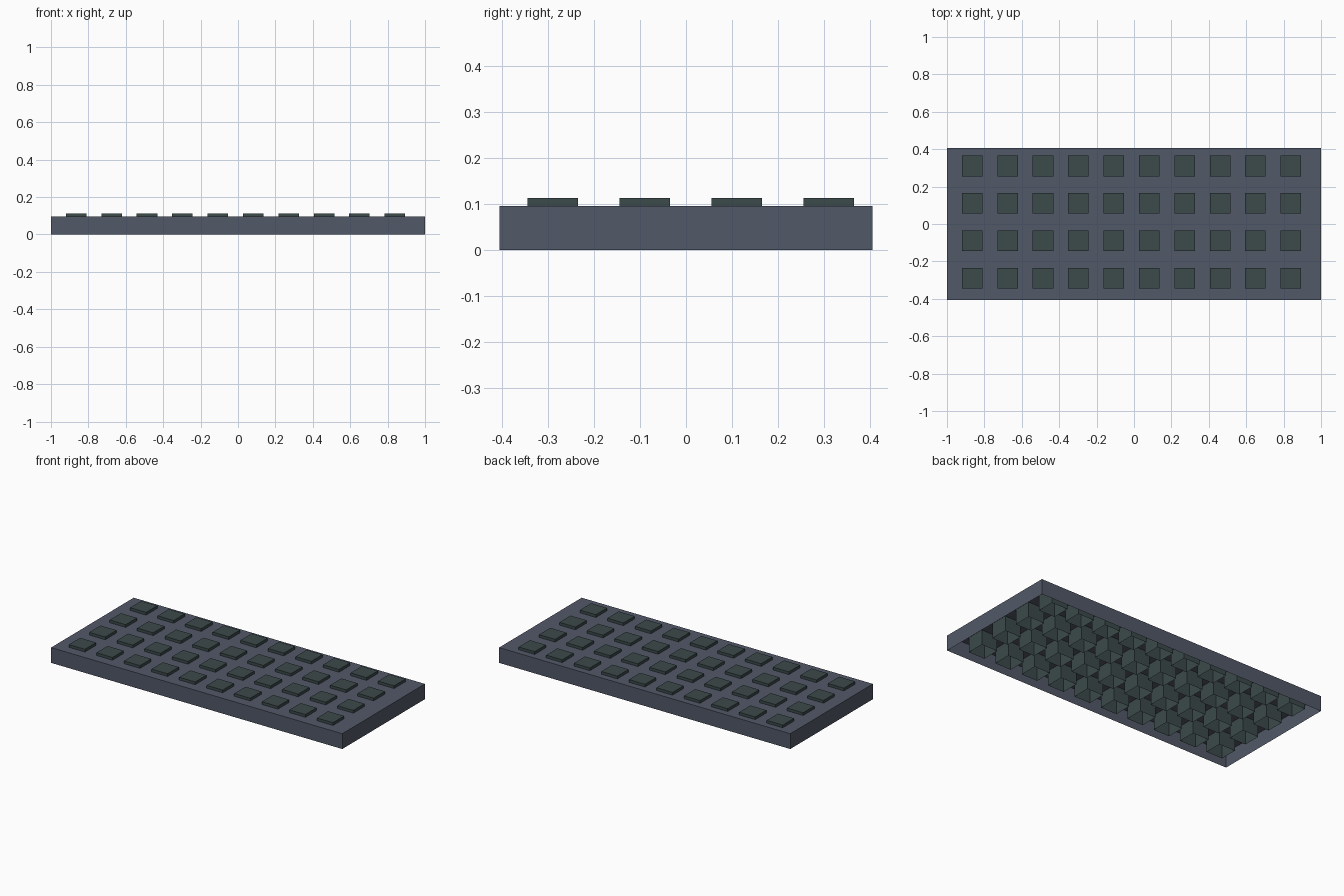
import bpy
import bmesh
from mathutils import Matrix, Vector

default_cube = bpy.data.objects.get("Cube")
if default_cube:
    bpy.data.objects.remove(default_cube, do_unlink=True)


def make_material(name, colour):
    mat = bpy.data.materials.new(name)
    mat.use_nodes = True
    mat.diffuse_color = colour
    mat.node_tree.nodes["Principled BSDF"].inputs["Base Color"].default_value = colour
    return mat


def open_box(name, size, centre, mat):
    """Thin-walled box without a bottom face."""
    bm = bmesh.new()
    bmesh.ops.create_cube(bm, size=1, matrix=Matrix.Translation(centre) @ Matrix.Diagonal((*size, 1)))
    bm.normal_update()
    bottom = [f for f in bm.faces if f.normal.z < -0.5]
    bmesh.ops.delete(bm, geom=bottom, context='FACES_ONLY')
    mesh = bpy.data.meshes.new(name)
    bm.to_mesh(mesh)
    bm.free()
    mesh.materials.append(mat)
    obj = bpy.data.objects.new(name, mesh)
    bpy.context.collection.objects.link(obj)
    return obj


slate = make_material("slate blue", (0.085, 0.098, 0.138, 1))
dark_green = make_material("dark grey green", (0.045, 0.067, 0.070, 1))

# Shallow case, hollow underneath
open_box("case", (2, 0.81, 0.095), Vector((0, 0, 0.0475)), slate)

# Grid of square keys passing through the case top
COLUMNS, ROWS = 10, 4
KEY = 0.11
for row in range(ROWS):
    for column in range(COLUMNS):
        centre = Vector((-0.865 + column * 0.1893, -0.29 + row * 0.2, 0.112 - KEY / 2))
        open_box(f"key_row{row + 1}_column{column + 1}", (KEY, KEY, KEY), centre, dark_green)
